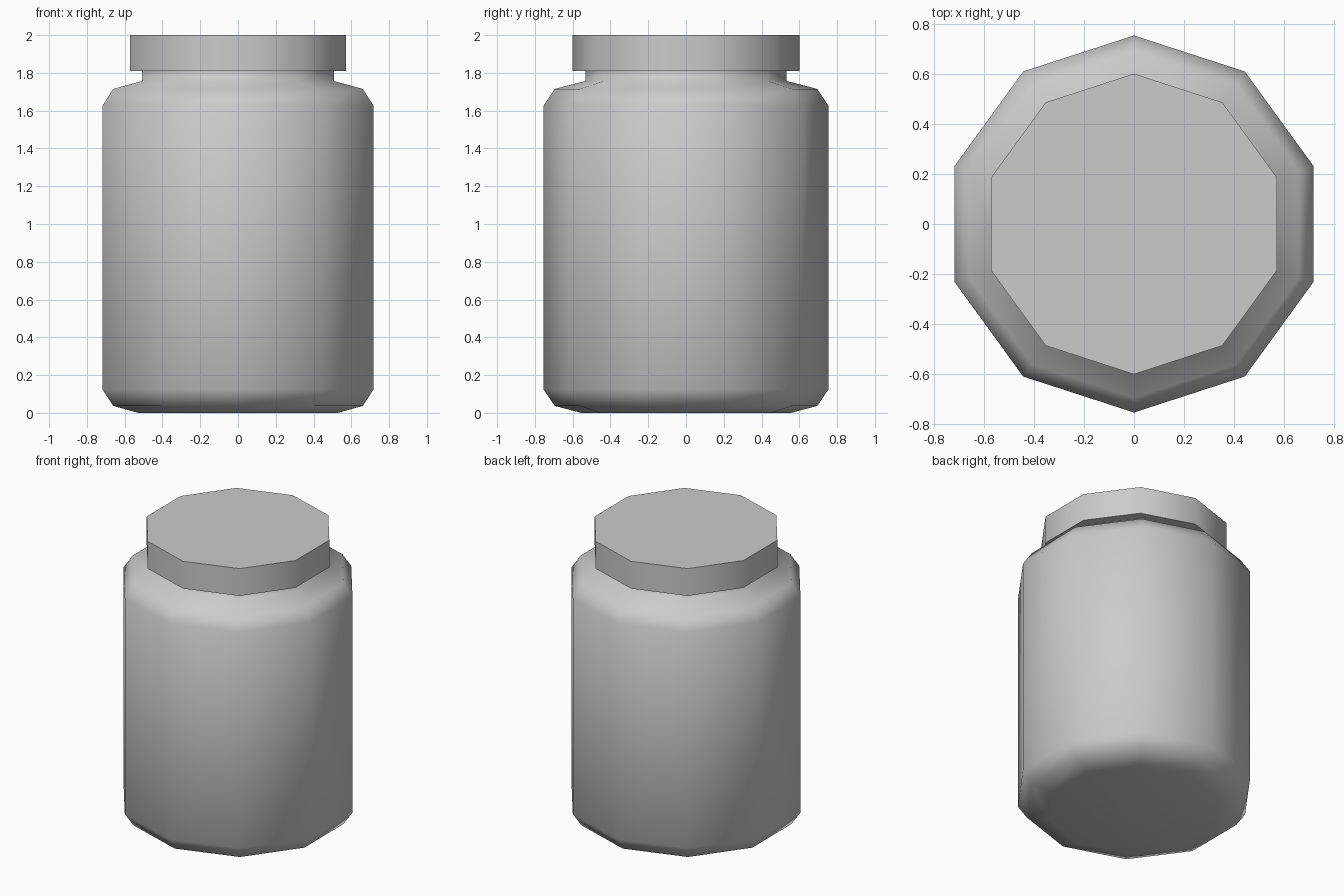
import bpy, bmesh, math

if "Cube" in bpy.data.objects:
    bpy.data.objects.remove(bpy.data.objects["Cube"])

SIDES = 10


def lathe(name, profile, angle, cap_top=True):
    """Revolve (radius, z) points into a ten-sided closed form, one corner on +y."""
    bm = bmesh.new()
    rings = []
    for r, z in profile:
        ring = []
        for i in range(SIDES):
            a = math.pi / 2 + 2 * math.pi * i / SIDES
            ring.append(bm.verts.new((r * math.cos(a), r * math.sin(a), z)))
        rings.append(ring)
    for low, high in zip(rings, rings[1:]):
        for i in range(SIDES):
            j = (i + 1) % SIDES
            bm.faces.new((low[i], low[j], high[j], high[i]))
    bm.faces.new(rings[0][::-1])
    if cap_top:
        bm.faces.new(rings[-1])
    mesh = bpy.data.meshes.new(name)
    bm.to_mesh(mesh)
    bm.free()
    obj = bpy.data.objects.new(name, mesh)
    bpy.context.collection.objects.link(obj)
    bpy.ops.object.select_all(action='DESELECT')
    obj.select_set(True)
    bpy.context.view_layer.objects.active = obj
    bpy.ops.object.shade_smooth_by_angle(angle=math.radians(angle))
    return obj


# Jar body: chamfered base, straight wall, sloped shoulder and short neck
lathe("jar_body", [(0.555, 0.0), (0.695, 0.037), (0.755, 0.125),
                   (0.755, 1.625), (0.695, 1.715), (0.533, 1.757),
                   (0.533, 1.812)], 80, cap_top=False)

# Lid: flat disc with crisp rims
lathe("lid", [(0.602, 1.81), (0.602, 2.0)], 60)
